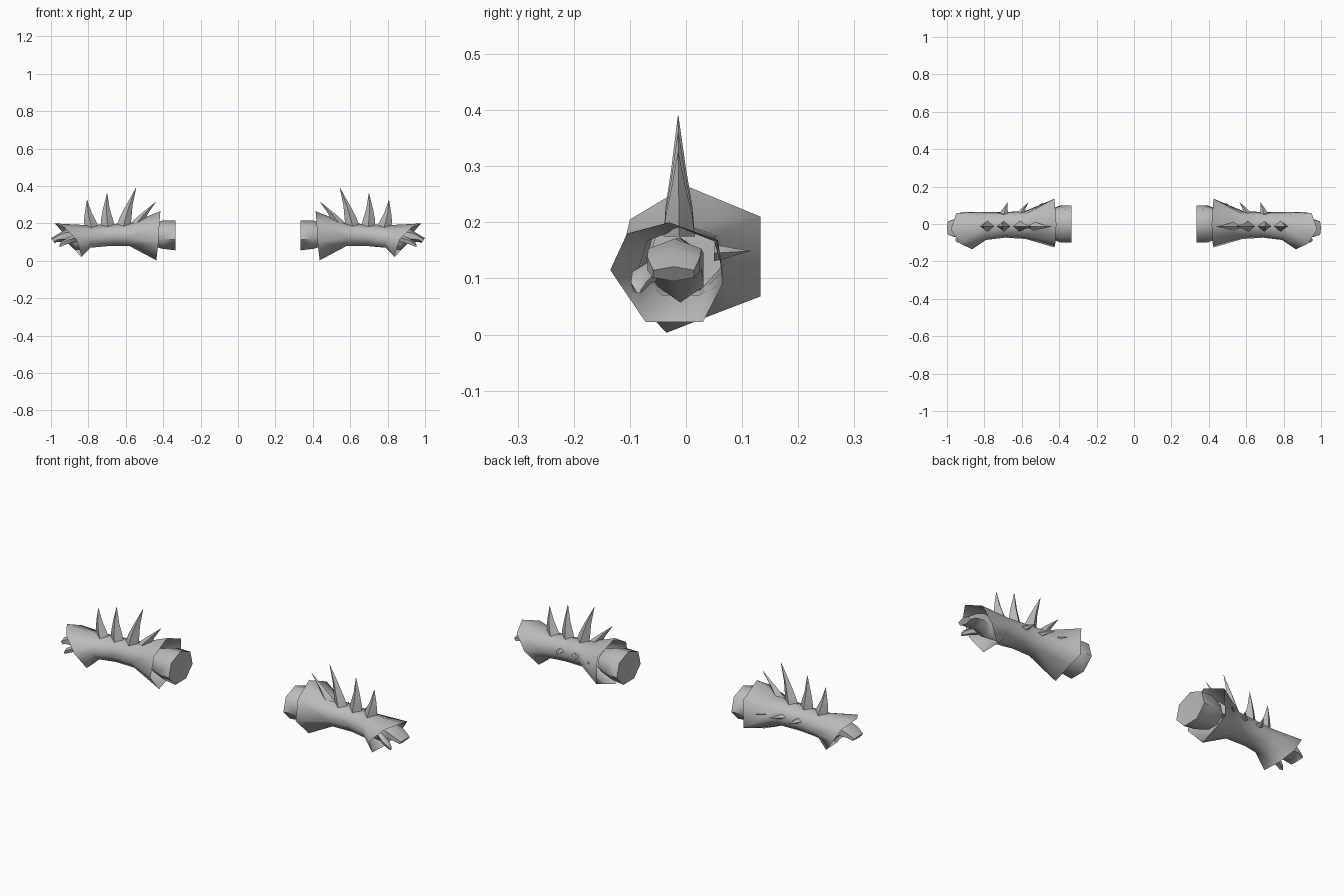
import bpy, bmesh, math
from mathutils import Vector

cube = bpy.data.objects.get("Cube")
if cube:
    bpy.data.objects.remove(cube, do_unlink=True)

grey = bpy.data.materials.new("plain grey")
grey.use_nodes = True
COLOUR = (0.5, 0.5, 0.5, 1)
grey.diffuse_color = COLOUR
grey.node_tree.nodes["Principled BSDF"].inputs["Base Color"].default_value = COLOUR


def loft(name, rings, cap_start=True, cap_end=True, smooth=None):
    """Skin a row of rings and mirror the part to the other arm."""
    bm = bmesh.new()
    loops = [[bm.verts.new(p) for p in ring] for ring in rings]
    n = len(loops[0])
    for a, b in zip(loops, loops[1:]):
        for i in range(n):
            j = (i + 1) % n
            bm.faces.new((a[i], a[j], b[j], b[i]))
    if cap_start:
        bm.faces.new(loops[0])
    if cap_end:
        bm.faces.new(loops[-1])
    bmesh.ops.recalc_face_normals(bm, faces=bm.faces)
    mesh = bpy.data.meshes.new(name)
    bm.to_mesh(mesh)
    bm.free()
    mesh.materials.append(grey)
    obj = bpy.data.objects.new(name, mesh)
    bpy.context.collection.objects.link(obj)
    obj.modifiers.new("other_arm", 'MIRROR').use_axis[0] = True
    bpy.ops.object.select_all(action='DESELECT')
    obj.select_set(True)
    bpy.context.view_layer.objects.active = obj
    if smooth:
        bpy.ops.object.shade_smooth_by_angle(angle=math.radians(smooth))
    return obj


def ring(x, y, z, ry, rz, n=7, lean=0.0):
    """Upright ring across the arm; lean pushes its top along the arm."""
    points = []
    for i in range(n):
        a = math.pi / 2 + i * math.tau / n
        points.append((x + lean * math.sin(a), y + ry * math.cos(a), z + rz * math.sin(a)))
    return points


# Sleeve: uneven flared openings joined by a narrow forearm
elbow_rim = [(.415, 0, .265), (.42, -.1, .205), (.425, -.125, .1), (.437, -.035, .003),
             (.435, .07, .044), (.43, .133, .068), (.425, .133, .21)]
hand_rim = [(.98, -.03, .2), (.93, -.105, .18), (.865, -.135, .115), (.835, -.072, .022),
            (.84, .03, .022), (.90, .065, .09), (.95, .057, .168)]
loft("sleeve", [elbow_rim,
                ring(.58, -.005, .137, .077, .064),
                ring(.69, -.005, .135, .07, .062),
                ring(.79, -.01, .127, .077, .063),
                hand_rim], False, False, smooth=80)

# Elbow stump inside the wide opening
loft("elbow_stump", [ring(.337, 0, .133, .06, .05),
                     ring(.335, 0, .132, .102, .084),
                     ring(.40, 0, .136, .1, .08),
                     ring(.47, 0, .136, .07, .06)], smooth=60)

# Hand: wrist, knuckles and curled fingers
loft("hand", [ring(.80, -.01, .115, .045, .05, 6),
              ring(.87, -.01, .115, .048, .058, 6),
              ring(.915, -.02, .135, .055, .036, 6),
              ring(.96, -.022, .126, .054, .024, 6, -.008),
              ring(.99, -.022, .108, .042, .013, 6, .01)], smooth=60)

# Thumb
loft("thumb", [ring(.86, -.05, .12, .02, .022, 5),
               ring(.91, -.075, .106, .022, .018, 5),
               ring(.945, -.085, .088, .014, .014, 5),
               ring(.955, -.085, .078, .005, .005, 5)], smooth=60)


def spike(name, base, tip, along, across, side, bow):
    """Four-sided thorn that bows along the arm."""
    base, tip = Vector(base), Vector(tip)
    u, v = Vector((along, 0, 0)), Vector(side) * across
    rings = []
    for t, size in ((0, 1), (.25, .85), (.55, .48), (1, .02)):
        c = base.lerp(tip, t) + Vector((bow * math.sin(math.pi * t), 0, 0))
        rings.append([c + u * size, c + v * size, c - u * size, c - v * size])
    loft(name, rings, smooth=50)


# Row of tall spikes on top
for i, (bx, tx, tz) in enumerate([(.56, .44, .315), (.615, .545, .39),
                                  (.695, .70, .36), (.78, .807, .325)]):
    spike(f"top_spike_{i + 1}", (bx, -.012, .175), (tx, -.014, tz),
          .038, .028, (0, 1, 0), .006)

# Row of small spikes on the back
for i, (bx, tx) in enumerate([(.535, .49), (.61, .565), (.695, .675)]):
    spike(f"back_spike_{i + 1}", (bx, .05, .145), (tx, .115, .149),
          .022, .014, (0, 0, 1), .004)
